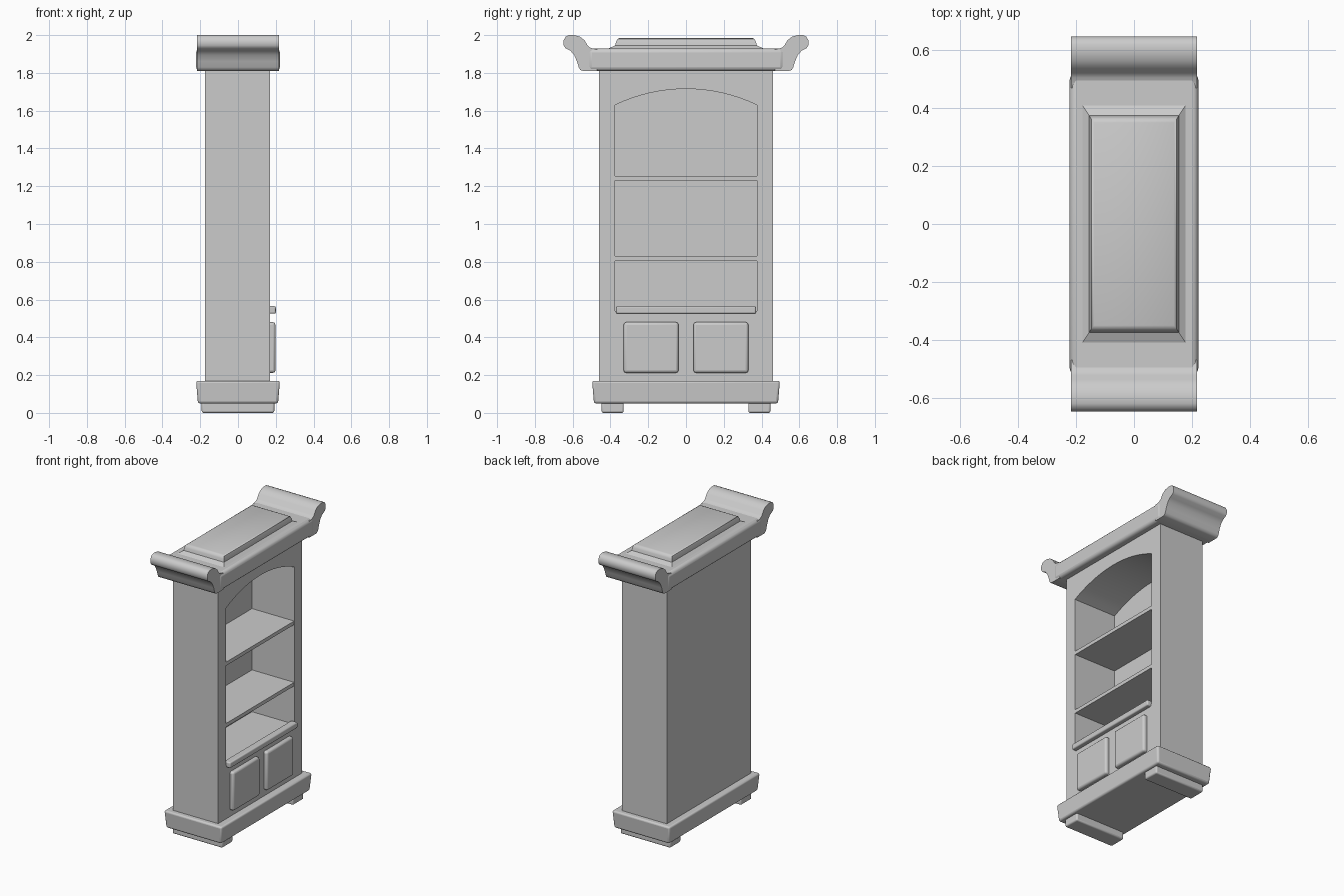
import bpy, bmesh, math
from mathutils import Vector

if "Cube" in bpy.data.objects:
    bpy.data.objects.remove(bpy.data.objects["Cube"])


def finish(name, bm, bevel=0.0, segments=3):
    bmesh.ops.recalc_face_normals(bm, faces=bm.faces)
    mesh = bpy.data.meshes.new(name)
    bm.to_mesh(mesh)
    bm.free()
    ob = bpy.data.objects.new(name, mesh)
    bpy.context.collection.objects.link(ob)
    if bevel:
        mod = ob.modifiers.new("Bevel", 'BEVEL')
        mod.width, mod.segments, mod.limit_method = bevel, segments, 'ANGLE'
    smooth(ob)
    return ob


def smooth(ob):
    bpy.ops.object.select_all(action='DESELECT')
    ob.select_set(True)
    bpy.context.view_layer.objects.active = ob
    bpy.ops.object.shade_smooth_by_angle(angle=math.radians(40))


def box(name, x, y, z, bevel=0.0, bottom_inset=0.0):
    """Box from (min, max) ranges, optionally narrower at the bottom."""
    bm = bmesh.new()
    bmesh.ops.create_cube(bm, size=1)
    for v in bm.verts:
        low = v.co.z < 0
        inset = bottom_inset if low else 0.0
        v.co = Vector((x[0] + inset if v.co.x < 0 else x[1] - inset,
                       y[0] + inset if v.co.y < 0 else y[1] - inset,
                       z[0] if low else z[1]))
    return finish(name, bm, bevel)


def prism(name, profile, x0, x1, bevel=0.0):
    """Extrude a (y, z) outline along x."""
    bm = bmesh.new()
    face = bm.faces.new([bm.verts.new((x0, y, z)) for y, z in profile])
    new = bmesh.ops.extrude_face_region(bm, geom=[face])['geom']
    bmesh.ops.translate(bm, vec=(x1 - x0, 0, 0),
                        verts=[g for g in new if isinstance(g, bmesh.types.BMVert)])
    return finish(name, bm, bevel, 2)


# Cabinet body with an arched niche cut into its front (+x) face
body = box("cabinet_body", (-0.175, 0.17), (-0.46, 0.46), (0.15, 1.83))
radius = (0.375 ** 2 + 0.085 ** 2) / (2 * 0.085)
half = math.asin(0.375 / radius)
arch = [(radius * math.sin(half * (1 - i / 8)),
         1.715 - radius + radius * math.cos(half * (1 - i / 8))) for i in range(17)]
cutter = prism("niche_cutter", [(-0.375, 0.54), (0.375, 0.54)] + arch, -0.155, 0.3)
cutter.hide_render = True
cut = body.modifiers.new("Niche", 'BOOLEAN')
cut.object, cut.operation, cut.solver = cutter, 'DIFFERENCE', 'EXACT'
bpy.context.view_layer.objects.active = body
bpy.ops.object.modifier_apply(modifier=cut.name)
bpy.data.objects.remove(cutter)
smooth(body)

# Shelves and the ledge below the niche
for i, z in enumerate((0.805, 1.23)):
    box(f"shelf_{i + 1}", (-0.157, 0.168), (-0.377, 0.377), (z, z + 0.025))
box("ledge", (0.15, 0.20), (-0.37, 0.37), (0.525, 0.565), 0.008)

# Raised door panels
for side, label in ((-1, "left"), (1, "right")):
    box(f"door_panel_{label}", (0.15, 0.198),
        tuple(sorted((side * 0.04, side * 0.33))), (0.212, 0.48), 0.014)

# Plinth and feet
box("plinth", (-0.222, 0.222), (-0.497, 0.497), (0.05, 0.17), 0.012, 0.01)
for side, label in ((-1, "left"), (1, "right")):
    box(f"foot_{label}", (-0.192, 0.192),
        tuple(sorted((side * 0.33, side * 0.447))), (0, 0.06), 0.01)

# Crown slab and its upturned scroll ends
box("crown_slab", (-0.222, 0.222), (-0.52, 0.52), (1.81, 1.93), 0.022)
scroll = [(0.47, 1.81), (0.545, 1.81), (0.56, 1.816), (0.568, 1.83), (0.577, 1.86),
          (0.592, 1.895), (0.612, 1.917), (0.638, 1.93), (0.648, 1.945),
          (0.648, 1.972), (0.637, 1.992), (0.62, 2.0), (0.592, 2.0), (0.562, 1.992),
          (0.537, 1.972), (0.521, 1.945), (0.505, 1.932), (0.47, 1.925)]
for side, label in ((-1, "left"), (1, "right")):
    prism(f"crown_scroll_{label}", [(side * y, z) for y, z in scroll], -0.218, 0.218)

# Stepped raised panel on top of the crown
bm = bmesh.new()
rings = []
for hx, hy, z in ((0.185, 0.42, 1.925), (0.155, 0.375, 1.945), (0.152, 0.37, 1.965),
                  (0.147, 0.362, 1.98), (0.138, 0.35, 1.985)):
    rings.append([bm.verts.new((sx * hx, sy * hy, z))
                  for sx, sy in ((-1, -1), (1, -1), (1, 1), (-1, 1))])
for a, b in zip(rings, rings[1:]):
    for i in range(4):
        j = (i + 1) % 4
        bm.faces.new((a[i], a[j], b[j], b[i]))
bm.faces.new(rings[0])
bm.faces.new(rings[-1])
finish("crown_top_panel", bm)
